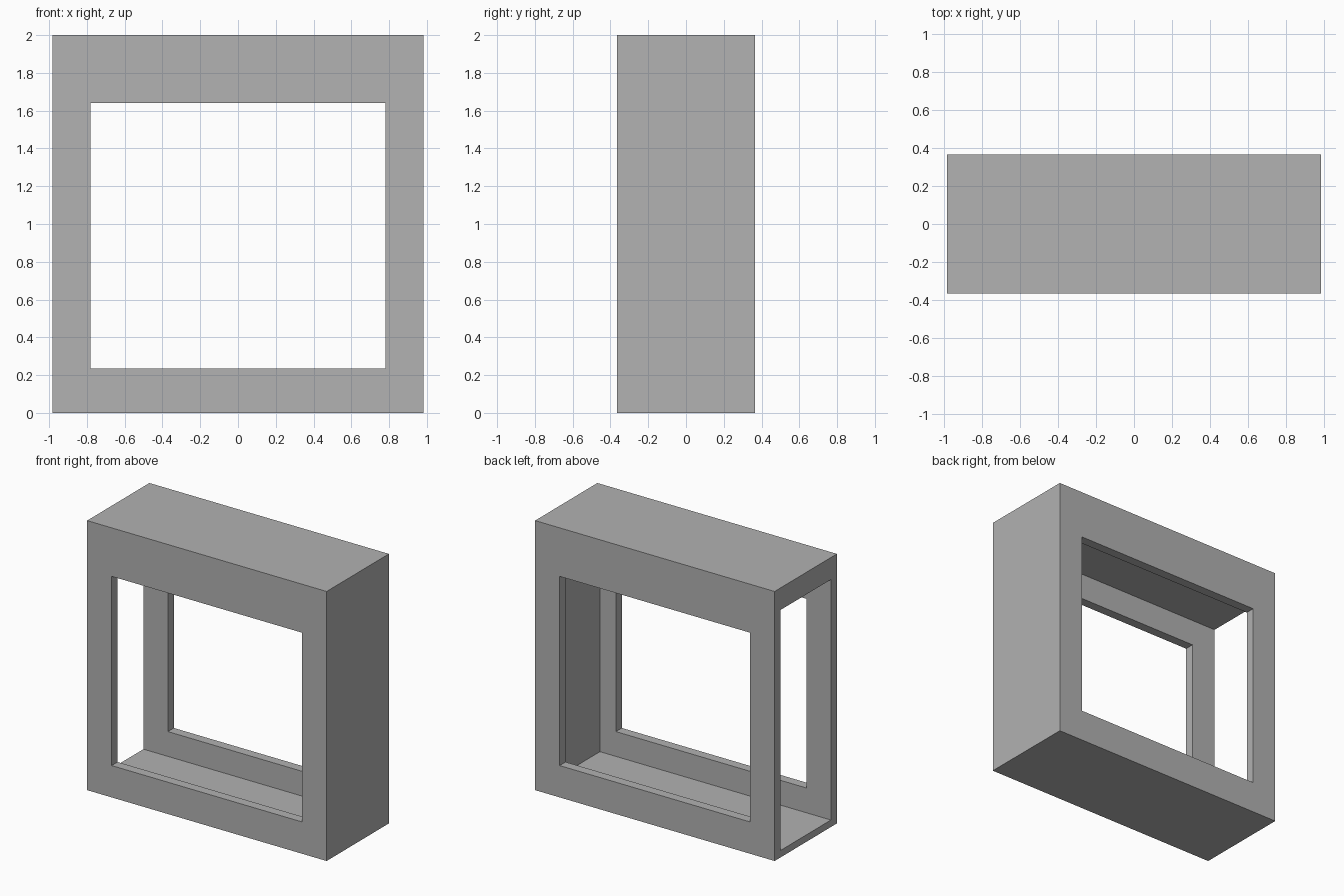
import bpy
from mathutils import Vector

default = bpy.data.objects.get("Cube")
if default:
    bpy.data.objects.remove(default, do_unlink=True)

# Overall size and wall thicknesses
HALF_X, HALF_Y, TOP = 0.983, 0.365, 2.0
WALL = 0.07
FLOOR_Z, CEILING_Z = 0.052, 1.836


def box(name, low, high):
    """Axis-aligned box between two corners."""
    low, high = Vector(low), Vector(high)
    bpy.ops.mesh.primitive_cube_add(size=1, location=(low + high) / 2)
    obj = bpy.context.object
    obj.name = obj.data.name = name
    obj.scale = high - low
    bpy.ops.object.transform_apply(location=True, rotation=True, scale=True)
    return obj


def cut(target, cutter):
    """Subtract the cutter from the target, then discard it."""
    cutter.hide_render = True
    mod = target.modifiers.new(cutter.name, 'BOOLEAN')
    mod.operation = 'DIFFERENCE'
    mod.solver = 'EXACT'
    mod.object = cutter
    bpy.ops.object.select_all(action='DESELECT')
    target.select_set(True)
    bpy.context.view_layer.objects.active = target
    bpy.ops.object.modifier_apply(modifier=mod.name)
    bpy.data.objects.remove(cutter, do_unlink=True)


# Single neutral finish
grey = bpy.data.materials.new("plain_grey")
grey.use_nodes = True
colour = (0.445, 0.445, 0.445, 1)
grey.diffuse_color = colour
grey.node_tree.nodes["Principled BSDF"].inputs["Base Color"].default_value = colour

# Outer casing
casing = box("window_casing", (-HALF_X, -HALF_Y, 0), (HALF_X, HALF_Y, TOP))

# Hollow interior, open on the right-hand end
cut(casing, box("cavity_cutter",
                (-HALF_X - 0.2, -HALF_Y + WALL, FLOOR_Z),
                (HALF_X - WALL, HALF_Y - WALL, CEILING_Z)))

# Window through both the front and back panels
cut(casing, box("window_cutter", (-0.782, -1, 0.236), (0.782, 1, 1.64)))

casing.data.materials.clear()
casing.data.materials.append(grey)
for face in casing.data.polygons:
    face.use_smooth = False
    face.material_index = 0
